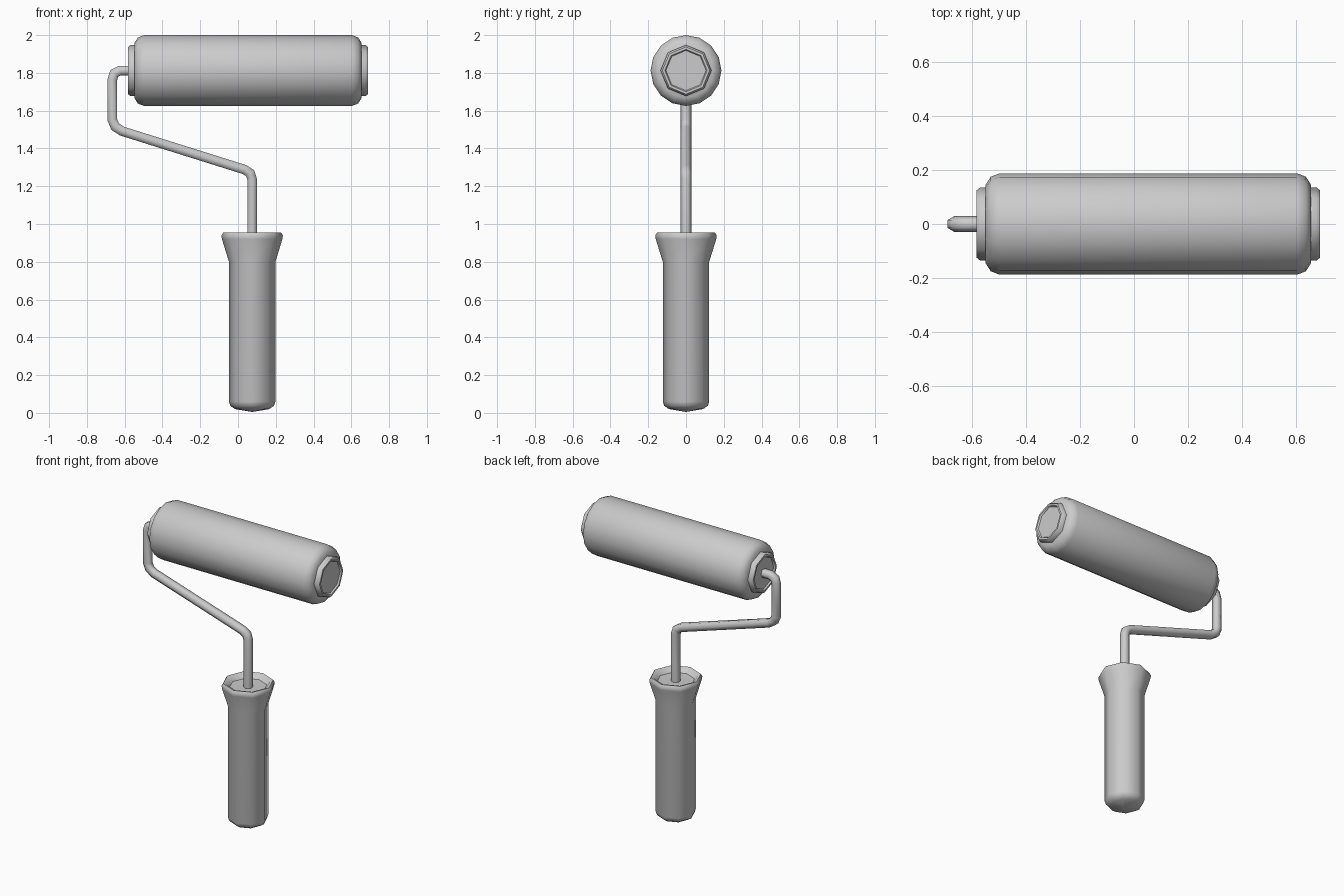
import bpy, bmesh, math
from mathutils import Vector

cube = bpy.data.objects.get("Cube")
if cube:
    bpy.data.objects.remove(cube, do_unlink=True)

grey = bpy.data.materials.new("plain grey")
grey.use_nodes = True
colour = (0.6, 0.6, 0.6, 1)
grey.diffuse_color = colour
grey.node_tree.nodes["Principled BSDF"].inputs["Base Color"].default_value = colour


def build(name, rings, angle):
    """Skin a list of rings, closing both ends, and shade smoothly."""
    bm = bmesh.new()
    loops = [[bm.verts.new(p) for p in ring] for ring in rings]
    for a, b in zip(loops, loops[1:]):
        for i in range(len(a)):
            j = (i + 1) % len(a)
            bm.faces.new((a[i], a[j], b[j], b[i]))
    bm.faces.new(loops[0])
    bm.faces.new(loops[-1])
    bmesh.ops.remove_doubles(bm, verts=bm.verts, dist=0.0002)
    bmesh.ops.recalc_face_normals(bm, faces=bm.faces)
    mesh = bpy.data.meshes.new(name)
    bm.to_mesh(mesh)
    bm.free()
    mesh.materials.append(grey)
    obj = bpy.data.objects.new(name, mesh)
    bpy.context.collection.objects.link(obj)
    bpy.ops.object.select_all(action="DESELECT")
    obj.select_set(True)
    bpy.context.view_layer.objects.active = obj
    bpy.ops.object.shade_smooth_by_angle(angle=math.radians(angle))
    return obj


def lathe(name, profile, sides, centre, axis, angle=50):
    """Turn (radius, distance) pairs around the x or z axis."""
    rings = []
    for r, d in profile:
        ring = []
        for i in range(sides):
            t = math.tau * i / sides
            u, v = r * math.cos(t), r * math.sin(t)
            p = (d, u, v) if axis == "x" else (u, v, d)
            ring.append(Vector(centre) + Vector(p))
        rings.append(ring)
    return build(name, rings, angle)


def sweep(name, path, radius, sides=6):
    """Mitred tube along a path in the xz plane."""
    pts = [Vector((x, 0, z)) for x, z in path]
    rings = []
    for i, p in enumerate(pts):
        before = (p - pts[max(i - 1, 0)]).normalized()
        after = (pts[min(i + 1, len(pts) - 1)] - p).normalized()
        tangent = (before + after).normalized()
        side = Vector((0, 1, 0)).cross(tangent)
        widen = 1 / max(tangent.dot(after if after.length else before), 0.5)
        ring = []
        for k in range(sides):
            t = math.tau * k / sides
            ring.append(p + radius * (math.cos(t) * Vector((0, 1, 0))
                                      + math.sin(t) * widen * side))
        rings.append(ring)
    return build(name, rings, 65)


# Handle with a pointed base, flared collar and hollow top
lathe("handle", [(0.0001, 0.005), (0.09, 0.02), (0.115, 0.037), (0.123, 0.06),
                 (0.123, 0.80), (0.16, 0.92), (0.163, 0.94), (0.153, 0.955),
                 (0.135, 0.95), (0.115, 0.925), (0.0001, 0.92)],
      8, (0.075, 0, 0), "z")

# Roller sleeve with rounded shoulders
roller_centre = (0.053, 0, 1.8125)
half = [(0.1875, 0.55), (0.175, 0.583), (0.145, 0.602), (0.0001, 0.602)]
lathe("roller_sleeve", [(r, -d) for r, d in reversed(half)] + half,
      16, roller_centre, "x", 60)

# Dished end caps, one per side
cap = [(0.0001, 0.58), (0.135, 0.58), (0.135, 0.622), (0.125, 0.635),
       (0.112, 0.635), (0.106, 0.625), (0.0001, 0.625)]
for name, s in (("left_end_cap", 1), ("right_end_cap", -1)):
    lathe(name, [(r, s * d) for r, d in cap], 8, roller_centre, "x")

# Bent wire frame from handle to roller
sweep("wire_frame", [(0.075, 0.90), (0.075, 1.235), (0.065, 1.268), (0.035, 1.288),
                     (-0.615, 1.492), (-0.65, 1.515), (-0.665, 1.55),
                     (-0.665, 1.765), (-0.655, 1.797), (-0.625, 1.8125),
                     (-0.56, 1.8125)], 0.029)
